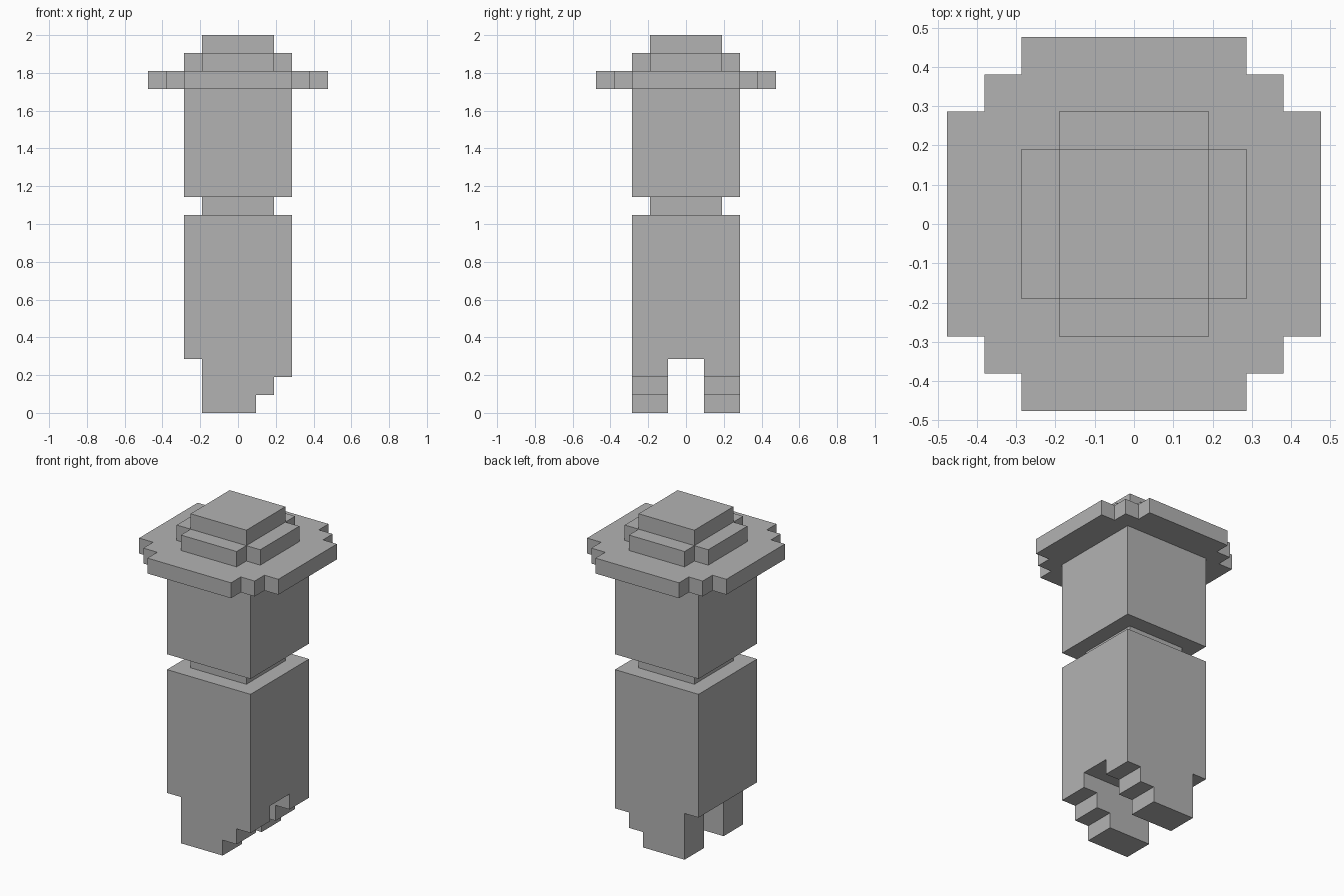
import bpy, bmesh
from mathutils import Vector

UNIT = 2 / 21  # size of one block

cube = bpy.data.objects.get("Cube")
if cube:
    bpy.data.objects.remove(cube, do_unlink=True)

grey = bpy.data.materials.new("plain grey")
grey.use_nodes = True
colour = (0.45, 0.45, 0.45, 1)
grey.diffuse_color = colour
grey.node_tree.nodes["Principled BSDF"].inputs["Base Color"].default_value = colour


def prism(name, points, direction):
    """Extrude a flat outline, given in blocks, into a solid part."""
    bm = bmesh.new()
    face = bm.faces.new([bm.verts.new(Vector(p) * UNIT) for p in points])
    new = bmesh.ops.extrude_face_region(bm, geom=[face])["geom"]
    moved = [v for v in new if isinstance(v, bmesh.types.BMVert)]
    bmesh.ops.translate(bm, verts=moved, vec=Vector(direction) * UNIT)
    bmesh.ops.recalc_face_normals(bm, faces=bm.faces)
    mesh = bpy.data.meshes.new(name)
    bm.to_mesh(mesh)
    bm.free()
    mesh.materials.append(grey)
    bpy.context.collection.objects.link(bpy.data.objects.new(name, mesh))


def layer(name, corner, bottom, top):
    """Turn the corner steps through four quarters and raise the outline."""
    outline, steps = [], list(corner)
    for _ in range(4):
        outline += [(x, y, bottom) for x, y in steps]
        steps = [(-y, x) for x, y in steps]
    prism(name, outline, (0, 0, top - bottom))


# Stepped legs, one in front and one behind the open gap
leg_profile = [(-2, 0), (1, 0), (1, 1), (2, 1), (2, 2), (3, 2), (3, 3), (-2, 3)]
for name, y in (("front_leg", -3), ("back_leg", 1)):
    prism(name, [(x, y, z) for x, z in leg_profile], (0, 2, 0))

# Body, neck and head
layer("body", [(3, 3)], 3, 11)
layer("neck", [(2, 2)], 11, 12)
layer("head", [(3, 3)], 12, 18)

# Hat
layer("hat_brim", [(5, 3), (4, 3), (4, 4), (3, 4), (3, 5)], 18, 19)
layer("hat_crown", [(3, 2), (2, 2), (2, 3)], 19, 20)
layer("hat_top", [(2, 2)], 20, 21)
